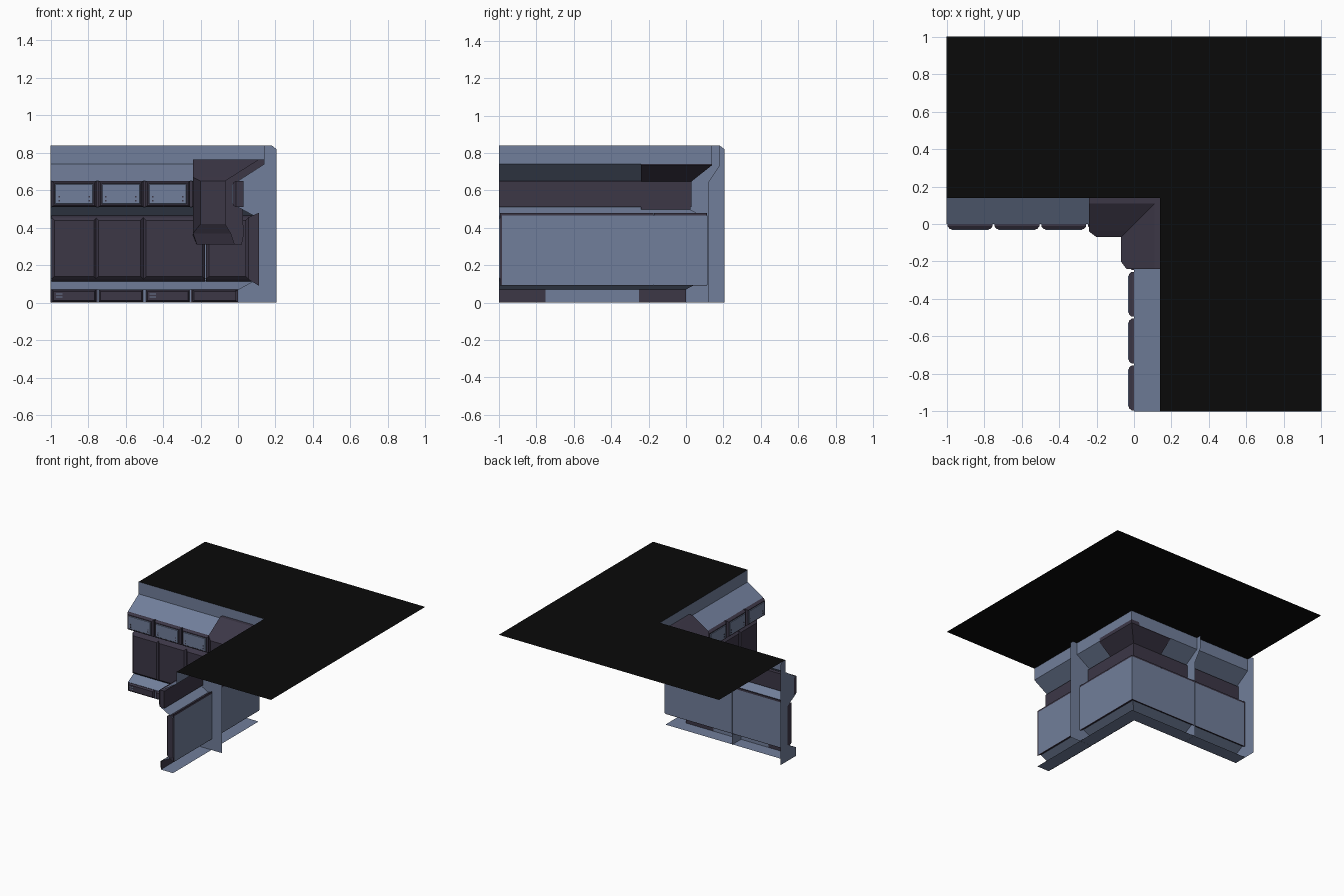
import bpy, bmesh

if "Cube" in bpy.data.objects:
    bpy.data.objects.remove(bpy.data.objects["Cube"])


def mat(name, rgb):
    m = bpy.data.materials.new(name)
    m.diffuse_color = (*rgb, 1)
    m.use_nodes = True
    m.node_tree.nodes["Principled BSDF"].inputs["Base Color"].default_value = m.diffuse_color
    return m


BLUE = mat("steel blue", (0.165, 0.21, 0.325))
PURPLE = mat("dark purple", (0.045, 0.038, 0.062))
BLACK = mat("black", (0.003, 0.003, 0.003))


def make(name, verts, faces, material, solid=False):
    me = bpy.data.meshes.new(name)
    me.from_pydata(verts, [], faces)
    me.materials.append(material)
    if solid:
        bm = bmesh.new()
        bm.from_mesh(me)
        bmesh.ops.recalc_face_normals(bm, faces=bm.faces)
        bm.to_mesh(me)
        bm.free()
    ob = bpy.data.objects.new(name, me)
    bpy.context.collection.objects.link(ob)
    return ob


def place(side, s, d, z):
    """s runs along the wall, d is depth behind the room edge."""
    return (s, d, z) if side == "left" else (d, s, z)


def sweep(name, profile, material, caps=False):
    """Loft (depth, height, end) points round the mitred room corner."""
    verts, faces = [], []
    for d, z, e in profile:
        verts += [(e, d, z), (d, d, z), (d, e, z)]
    n = len(profile)
    for i in range(n if caps else n - 1):
        a, b = 3 * i, 3 * ((i + 1) % n)
        faces += [(a, b, b + 1, a + 1), (a + 1, b + 1, b + 2, a + 2)]
    if caps:
        faces += [tuple(range(0, 3 * n, 3)), tuple(range(2, 3 * n, 3))]
    return make(name, verts, faces, material, caps)


def plate(name, side, rings, material):
    """Stack of rectangles (depth, s0, s1, z0, z1), closed at both ends."""
    verts, faces = [], []
    for d, s0, s1, z0, z1 in rings:
        verts += [place(side, s, d, z) for s, z in
                  ((s0, z0), (s1, z0), (s1, z1), (s0, z1))]
    for r in range(len(rings) - 1):
        for k in range(4):
            a, b = 4 * r + k, 4 * r + (k + 1) % 4
            faces.append((a, b, b + 4, a + 4))
    m = len(verts)
    faces += [(3, 2, 1, 0), (m - 4, m - 3, m - 2, m - 1)]
    return make(name, verts, faces, material, True)


# Ceiling: thin L-shaped sheet
H, T = 0.84, 0.14
make("ceiling_sheet",
     [(-1, T, H), (T, T, H), (T, -1, H), (1, -1, H), (1, 1, H), (-1, 1, H)],
     [(0, 1, 2, 3, 4, 5)], BLACK)

# Wall skins swept round the corner
sweep("upper_wall", [(T, H, -1), (T, 0.74, -1), (0, 0.65, -1)], BLUE)
sweep("middle_band", [(0.03, 0.65, -1), (0.03, 0.51, -1)], PURPLE)
sweep("lower_wall", [(0, 0.51, -1), (0.11, 0.45, -1), (0.11, 0.13, -1),
                     (0, 0.07, -1)], BLUE)
sweep("panel_backing", [(0.114, 0.465, -0.985), (0.114, 0.095, -0.985)], BLUE)
sweep("floor_strip", [(0, 0.001, -1), (0.11, 0.001, -1)], BLUE)

# Corner column wrapping both walls
sweep("corner_column", [
    (0.14, 0.765, -0.24), (0.11, 0.765, -0.24), (-0.04, 0.67, -0.24),
    (-0.07, 0.65, -0.20), (-0.07, 0.42, -0.20), (-0.04, 0.37, -0.24),
    (-0.02, 0.31, -0.22), (0.02, 0.31, -0.22), (0.03, 0.36, -0.24),
    (0.02, 0.64, -0.24), (0.14, 0.735, -0.24)], PURPLE, True)

for side in ("left", "right"):
    # Skirting wall sections in alternating colours
    for s0, s1, m in ((-1, -0.75, PURPLE), (-0.75, -0.25, BLUE), (-0.25, 0, PURPLE)):
        make(side + "_skirting_wall",
             [place(side, s, 0, z) for s, z in
              ((s0, 0), (s1, 0), (s1, 0.07), (s0, 0.07))], [(0, 1, 2, 3)], m)

    # Large recessed panels with sloping edges
    for s0, s1 in ((-0.985, -0.765), (-0.75, -0.515), (-0.495, -0.185), (-0.16, None)):
        end = [0.11, 0.055, 0.04] if s1 is None else [s1 + 0.01, s1 + 0.01, s1 - 0.005]
        plate(side + "_wall_panel", side, [
            (0.112, s0 - 0.01, end[0], 0.09, 0.48),
            (0.055, s0 - 0.01, end[1], 0.125, 0.455),
            (0.04, s0 + 0.005, end[2], 0.14, 0.44)], PURPLE)

    # Small raised panels with blue faces and bolts
    for i in range(4):
        s0, s1 = -0.995 + 0.25 * i, -0.755 + 0.25 * i
        plate(side + "_raised_panel", side, [
            (0.029, s0, s1, 0.51, 0.65), (-0.012, s0, s1, 0.51, 0.65),
            (-0.027, s0 + 0.012, s1 - 0.012, 0.52, 0.64)], PURPLE)
        plate(side + "_panel_face", side, [
            (-0.026, s0 + 0.018, s1 - 0.018, 0.526, 0.634),
            (-0.031, s0 + 0.022, s1 - 0.022, 0.53, 0.63)], BLUE)
        for s in (s0 + 0.04, s1 - 0.04):
            for z in (0.545, 0.565):
                plate(side + "_bolt", side, [
                    (-0.03, s - 0.004, s + 0.004, z - 0.004, z + 0.004),
                    (-0.033, s - 0.004, s + 0.004, z - 0.004, z + 0.004)], PURPLE)

    # Skirting plates, every other one with two blue slots
    for i in range(4):
        s0, s1 = -0.992 + 0.25 * i, -0.758 + 0.25 * i
        s1 = min(s1, -0.003)
        plate(side + "_skirting_plate", side, [
            (-0.001, s0, s1, 0.004, 0.068),
            (-0.015, s0 + 0.008, s1 - 0.008, 0.012, 0.06)], PURPLE)
        if i % 2 == 0:
            for z in (0.03, 0.046):
                plate(side + "_skirting_slot", side, [
                    (-0.014, s0 + 0.02, s0 + 0.055, z - 0.003, z + 0.003),
                    (-0.017, s0 + 0.02, s0 + 0.055, z - 0.003, z + 0.003)], BLUE)

# Flat ribs behind the walls, following the wall profile
FRONT = [(T, H), (T, 0.74), (0, 0.65), (0.03, 0.65), (0.03, 0.51), (0, 0.51),
         (0.11, 0.45), (0.11, 0.13), (0, 0.07), (0, 0)]
WIDE = [(0.205, 0), (0.205, 0.82), (0.18, H)]
SLIM = [(0.12, 0), (0.12, 0.64), (0.18, 0.73), (0.18, H)]
for side, s, back in (("left", -1, WIDE), ("left", -0.5, SLIM), ("right", -0.5, WIDE)):
    pts = FRONT + back
    make(side + "_rib", [place(side, s, d, z) for d, z in pts],
         [tuple(range(len(pts)))], BLUE)
